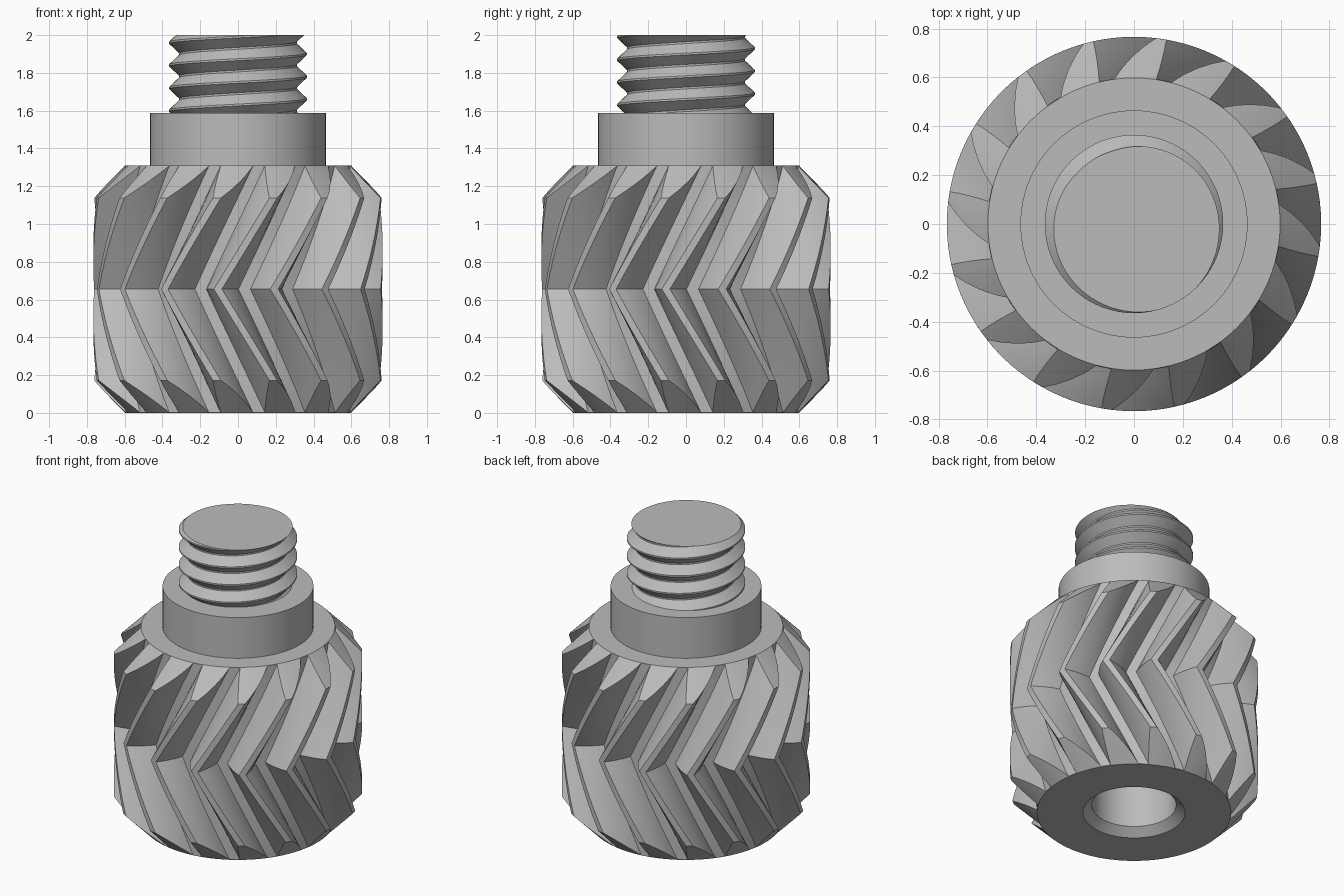
import bpy, bmesh
from math import sin, cos, radians, pi

cube = bpy.data.objects.get("Cube")
if cube:
    bpy.data.objects.remove(cube, do_unlink=True)

steel = bpy.data.materials.new("plain_grey")
steel.use_nodes = True
GREY = (0.5, 0.5, 0.5, 1)
steel.diffuse_color = GREY
steel.node_tree.nodes["Principled BSDF"].inputs["Base Color"].default_value = GREY


def make_object(name, bm):
    bmesh.ops.recalc_face_normals(bm, faces=bm.faces)
    mesh = bpy.data.meshes.new(name)
    bm.to_mesh(mesh)
    bm.free()
    mesh.materials.append(steel)
    obj = bpy.data.objects.new(name, mesh)
    bpy.context.collection.objects.link(obj)
    return obj


def activate(obj):
    bpy.ops.object.select_all(action='DESELECT')
    obj.select_set(True)
    bpy.context.view_layer.objects.active = obj


def smooth(obj, angle=25):
    activate(obj)
    bpy.ops.object.shade_smooth_by_angle(angle=radians(angle))


def lathe(name, profile, segments=96):
    """Spin a profile of (radius, height) that starts and ends on the axis."""
    bm = bmesh.new()
    verts = [bm.verts.new((r, 0, z)) for r, z in profile]
    edges = [bm.edges.new(pair) for pair in zip(verts, verts[1:])]
    bmesh.ops.spin(bm, geom=verts + edges, cent=(0, 0, 0), axis=(0, 0, 1),
                   angle=2 * pi, steps=segments, use_duplicate=False)
    bmesh.ops.remove_doubles(bm, verts=bm.verts, dist=1e-4)
    return make_object(name, bm)


def polar(r, angle, z):
    """Angle is in degrees, counted from the front."""
    a = radians(angle)
    return (r * sin(a), -r * cos(a), z)


# Herringbone gear: tooth outline lofted upward, twisting away from mid height
TEETH, HEIGHT, TWIST, PHASE = 16, 1.31, 30, 14.5
flank = [(0.60, 8.2), (0.64, 6.9), (0.685, 5.2), (0.73, 3.3), (0.766, 1.6)]
tooth = [(r, -a) for r, a in flank] + [(r, a) for r, a in reversed(flank)]
outline = [(r, a + k * 360 / TEETH) for k in range(TEETH) for r, a in tooth]
mid = HEIGHT / 2
ROWS = 14
bm = bmesh.new()
rings = []
for i in range(-ROWS, ROWS + 1):
    f = i / ROWS * 1.04          # slightly overlong, trimmed by the envelope
    turn = PHASE + TWIST * abs(f)
    rings.append([bm.verts.new(polar(r, a + turn, mid + mid * f))
                  for r, a in outline])
n = len(outline)
for low, high in zip(rings, rings[1:]):
    for j in range(n):
        k = (j + 1) % n
        bm.faces.new((low[j], low[k], high[k], high[j]))
bm.faces.new(rings[0])
bm.faces.new(rings[-1])
gear = make_object("herringbone_gear", bm)

# Envelope with chamfered ends and a countersunk bore
envelope = lathe("gear_envelope", [
    (0, 1.1), (0.26, 1.1), (0.26, 0.05), (0.315, 0), (0.598, 0), (0.78, 0.186),
    (0.78, HEIGHT - 0.186), (0.598, HEIGHT), (0, HEIGHT)])
envelope.hide_render = True
trim = gear.modifiers.new("trim", 'BOOLEAN')
trim.operation = 'INTERSECT'
trim.solver = 'EXACT'
trim.object = envelope
activate(gear)
bpy.ops.object.modifier_apply(modifier=trim.name)
bpy.data.objects.remove(envelope, do_unlink=True)
smooth(gear)

# Collar
collar = lathe("collar", [(0, 1.29), (0.465, 1.29), (0.465, 1.587), (0, 1.587)])
smooth(collar)

# Threaded stud: one right-handed helical strip, cut flat at the top
PITCH, STEPS, TURNS = 0.12, 72, 7
thread = [(0.365, -0.005), (0.365, 0.005), (0.312, 0.055), (0.312, 0.065)]
start = 1.87 - 4 * PITCH
bm = bmesh.new()
strip = [[bm.verts.new(polar(r, s * 360 / STEPS, start + dz + PITCH * s / STEPS))
          for r, dz in thread] for s in range(STEPS * TURNS + 1)]
for s in range(STEPS * TURNS):
    a, b = strip[s], strip[s + 1]
    for j in range(3):
        bm.faces.new((a[j], b[j], b[j + 1], a[j + 1]))
    if s + 1 + STEPS < len(strip):
        c, d = strip[s + STEPS], strip[s + 1 + STEPS]
        bm.faces.new((a[3], b[3], d[0], c[0]))
for height, direction in ((2.0, 1), (1.575, -1)):
    bmesh.ops.bisect_plane(bm, geom=bm.verts[:] + bm.edges[:] + bm.faces[:],
                           plane_co=(0, 0, height), plane_no=(0, 0, direction),
                           clear_outer=True)
bmesh.ops.remove_doubles(bm, verts=bm.verts, dist=1e-5)
rim = [e for e in bm.edges if e.is_boundary]
bmesh.ops.holes_fill(bm, edges=rim, sides=0)
stud = make_object("threaded_stud", bm)
smooth(stud)
